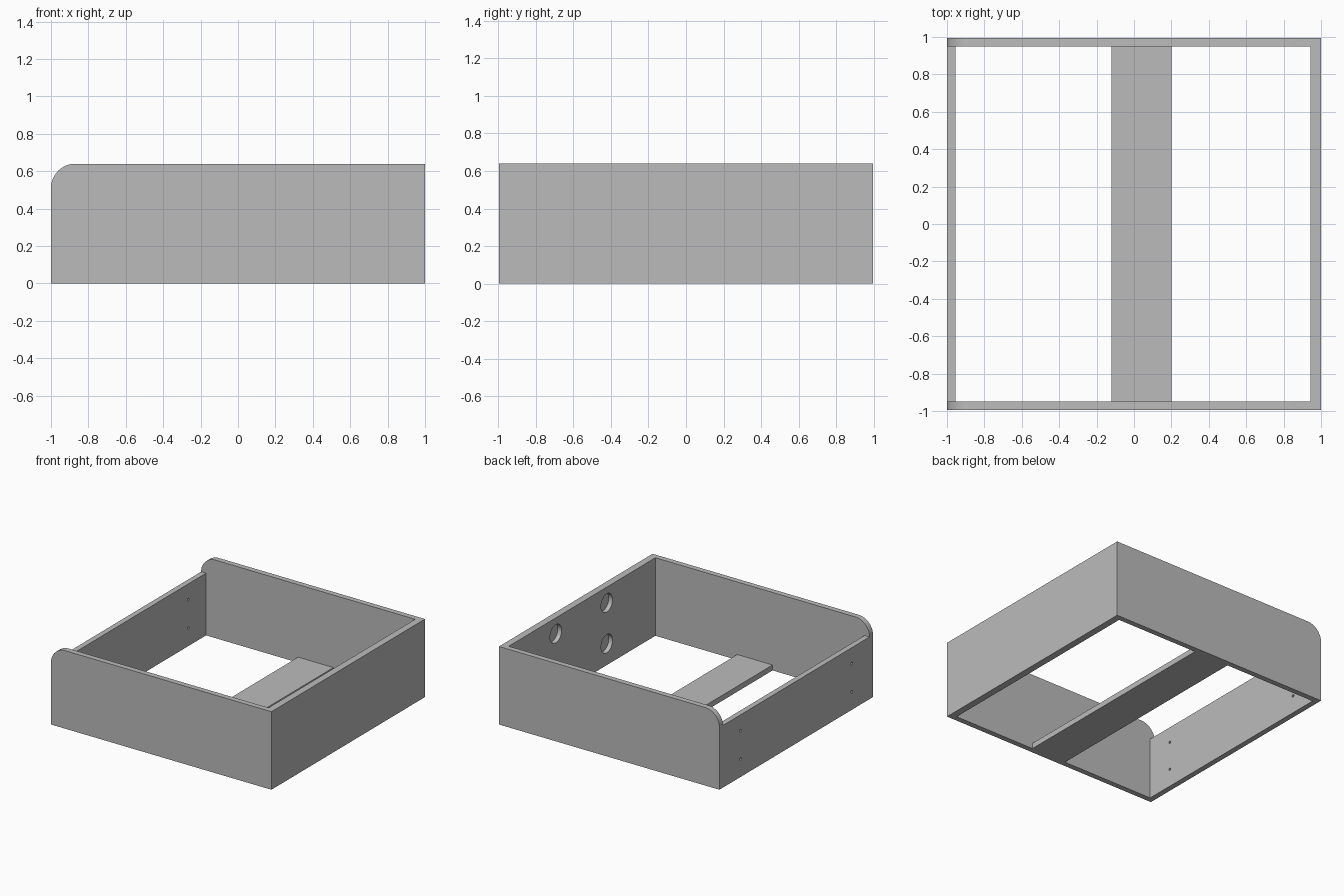
import bpy
import bmesh
import math
from mathutils import Matrix

if "Cube" in bpy.data.objects:
    bpy.data.objects.remove(bpy.data.objects["Cube"])

HALF_X, HALF_Y, HEIGHT = 1.0, 0.995, 0.64
BOARD, THICK_BOARD = 0.045, 0.057
RADIUS = 0.13
LOW_HEIGHT = HEIGHT - RADIUS

grey = bpy.data.materials.new("plain_grey")
grey.use_nodes = True
grey.diffuse_color = (0.5, 0.5, 0.5, 1)
grey.node_tree.nodes["Principled BSDF"].inputs["Base Color"].default_value = (0.5, 0.5, 0.5, 1)


def finish(name, bm):
    bmesh.ops.recalc_face_normals(bm, faces=bm.faces[:])
    mesh = bpy.data.meshes.new(name)
    bm.to_mesh(mesh)
    bm.free()
    mesh.materials.append(grey)
    obj = bpy.data.objects.new(name, mesh)
    bpy.context.collection.objects.link(obj)
    return obj


def board(name, low, high):
    bm = bmesh.new()
    size = [b - a for a, b in zip(low, high)]
    centre = [(a + b) / 2 for a, b in zip(low, high)]
    bmesh.ops.create_cube(bm, size=1, matrix=Matrix.Translation(centre) @ Matrix.Diagonal((*size, 1)))
    return finish(name, bm)


def side_panel(name, y):
    """Upright board with one rounded top corner."""
    outline = [(-HALF_X, 0), (HALF_X, 0), (HALF_X, HEIGHT)]
    steps = 16
    for i in range(steps + 1):
        a = math.pi / 2 * (1 + i / steps)
        outline.append((-HALF_X + RADIUS + RADIUS * math.cos(a), LOW_HEIGHT + RADIUS * math.sin(a)))
    bm = bmesh.new()
    face = bm.faces.new([bm.verts.new((x, y, z)) for x, z in outline])
    extruded = bmesh.ops.extrude_face_region(bm, geom=[face])["geom"]
    bmesh.ops.translate(bm, vec=(0, BOARD, 0), verts=[v for v in extruded if isinstance(v, bmesh.types.BMVert)])
    return finish(name, bm)


def drill(target, x, ys, zs, radius, depth, sides):
    """Cut a grid of round holes along x, centred on the given x."""
    bm = bmesh.new()
    for y in ys:
        for z in zs:
            place = Matrix.Translation((x, y, z)) @ Matrix.Rotation(math.pi / 2, 4, "Y")
            bmesh.ops.create_cone(bm, cap_ends=True, segments=sides, radius1=radius,
                                  radius2=radius, depth=depth, matrix=place)
    cutter = finish("hole_cutter", bm)
    cutter.hide_render = True
    mod = target.modifiers.new("holes", "BOOLEAN")
    mod.operation, mod.solver, mod.object = "DIFFERENCE", "EXACT", cutter
    bpy.context.view_layer.objects.active = target
    bpy.ops.object.modifier_apply(modifier=mod.name)
    bpy.data.objects.remove(cutter)


# Long side panels
inner_y = HALF_Y - BOARD
parts = [side_panel("front_panel", -HALF_Y), side_panel("back_panel", inner_y)]

# Low end board with small screw holes
low_end = board("low_end_board", (-HALF_X, -inner_y, 0), (-HALF_X + BOARD, inner_y, LOW_HEIGHT))
drill(low_end, -HALF_X + BOARD / 2, (-0.72, 0.72), (0.147, 0.38), 0.011, BOARD * 2, 12)

# Tall end board with round blind recesses on its inner face
tall_end = board("tall_end_board", (HALF_X - THICK_BOARD, -inner_y, 0), (HALF_X, inner_y, HEIGHT))
drill(tall_end, HALF_X - THICK_BOARD, (-0.32, 0.34), (0.176, 0.51), 0.075, 0.07, 32)

# Flat cross slat at the bottom
parts += [low_end, tall_end, board("cross_slat", (-0.12, -inner_y, 0), (0.2, inner_y, BOARD))]

# Smooth curved faces, keep board edges sharp
for obj in bpy.context.view_layer.objects:
    obj.select_set(obj in parts)
bpy.context.view_layer.objects.active = parts[0]
bpy.ops.object.shade_smooth_by_angle(angle=math.radians(30))
